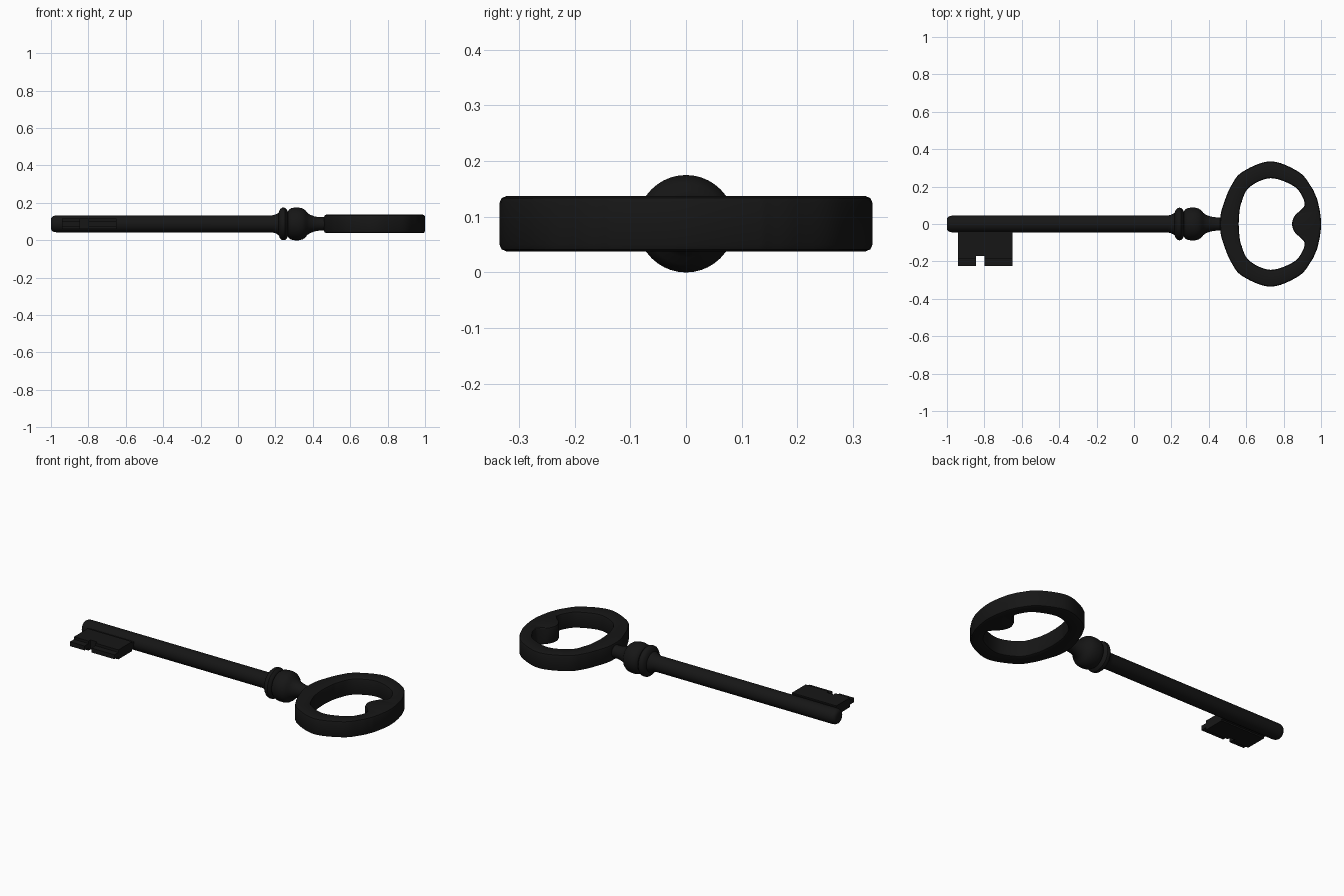
import bpy, bmesh, math
from mathutils import Vector

if "Cube" in bpy.data.objects:
    bpy.data.objects.remove(bpy.data.objects["Cube"])

ZC = 0.0875  # height of the key axis
iron = bpy.data.materials.new("black_iron")
iron.diffuse_color = (0.008, 0.008, 0.008, 1)
iron.use_nodes = True
iron.node_tree.nodes["Principled BSDF"].inputs["Base Color"].default_value = iron.diffuse_color


def finish(name, bm, angle=35):
    bmesh.ops.remove_doubles(bm, verts=bm.verts, dist=1e-5)
    bmesh.ops.recalc_face_normals(bm, faces=bm.faces)
    me = bpy.data.meshes.new(name)
    bm.to_mesh(me)
    bm.free()
    me.materials.append(iron)
    ob = bpy.data.objects.new(name, me)
    bpy.context.collection.objects.link(ob)
    bpy.ops.object.select_all(action='DESELECT')
    ob.select_set(True)
    bpy.context.view_layer.objects.active = ob
    bpy.ops.object.shade_smooth_by_angle(angle=math.radians(angle))
    return ob


def lathe(name, profile, sides=40):
    """Spin (x, radius) points about the key axis."""
    bm = bmesh.new()
    vs = [bm.verts.new((x, 0, ZC + r)) for x, r in profile]
    es = [bm.edges.new(p) for p in zip(vs, vs[1:])]
    bmesh.ops.spin(bm, geom=vs + es, cent=(0, 0, ZC), axis=(1, 0, 0),
                   angle=math.tau, steps=sides)
    return finish(name, bm)


def smooth_loop(half, steps=6):
    """Mirror a half outline across y = 0 and round it with a Catmull-Rom spline."""
    pts = [Vector(p) for p in half]
    pts += [Vector((p[0], -p[1])) for p in half[-2:0:-1]]
    n, out = len(pts), []
    for i in range(n):
        a, b, c, d = (pts[(i + k) % n] for k in (-1, 0, 1, 2))
        for s in range(steps):
            t = s / steps
            out.append(0.5 * (2 * b + (c - a) * t + (2 * a - 5 * b + 4 * c - d) * t * t
                              + (3 * b - a - 3 * c + d) * t ** 3))
    return out


# Shaft with rounded tip
lathe("shaft", [(-1, 0), (-1, 0.028), (-0.995, 0.037), (-0.985, 0.043), (-0.97, 0.045),
                (0.18, 0.045), (0.20, 0.05), (0.22, 0.061), (0.26, 0.061), (0.26, 0)])

# Ring, ball and neck
lathe("collar_ring", [(0.215, 0), (0.217, 0.06), (0.224, 0.077), (0.234, 0.086), (0.243, 0.0875),
                      (0.252, 0.086), (0.261, 0.077), (0.268, 0.063), (0.27, 0)])
lathe("collar_ball_and_neck", [(0.262, 0), (0.264, 0.062), (0.272, 0.076), (0.285, 0.084),
                               (0.302, 0.0875), (0.325, 0.0875), (0.345, 0.083), (0.36, 0.073),
                               (0.37, 0.06), (0.385, 0.049), (0.41, 0.040), (0.435, 0.036),
                               (0.465, 0.036), (0.51, 0.038), (0.51, 0)])

# Oval bow with a heart-like lobe on the inside
outer = smooth_loop([(1.0, 0), (0.995, 0.06), (0.981, 0.125), (0.971, 0.152), (0.945, 0.203),
                     (0.88, 0.279), (0.73, 0.335), (0.58, 0.279), (0.52, 0.205),
                     (0.487, 0.13), (0.465, 0.06), (0.46, 0)])
inner = smooth_loop([(0.845, 0), (0.86, 0.045), (0.893, 0.075), (0.911, 0.1), (0.903, 0.14),
                     (0.855, 0.202), (0.73, 0.245), (0.615, 0.195), (0.573, 0.11),
                     (0.564, 0.065), (0.561, 0.03), (0.56, 0)])
B, H = 0.012, 0.0495
section = [(0, -1), (0, 1), (0.3, 2), (1, 3), (-1, 3), (-0.3, 2), (-0.001, 1),
           (-0.001, -1), (-0.3, -2), (-1, -3), (1, -3), (0.3, -2)]
lift = {1: H - B, 2: H - 0.3 * B, 3: H}
bm = bmesh.new()
rows = []
for o, i in zip(outer, inner):
    d = (i - o).normalized()
    row = []
    for inset, lv in section:
        p = (o if inset >= 0 else i) + d * inset * B
        row.append(bm.verts.new((p.x, p.y, ZC + math.copysign(lift[abs(lv)], lv))))
    rows.append(row)
for r, q in zip(rows, rows[1:] + rows[:1]):
    for k in range(len(section)):
        m = (k + 1) % len(section)
        bm.faces.new((r[k], r[m], q[m], q[k]))
finish("bow", bm)


# Bit: notched plate, thick in the middle and thin at web and outer fin
def box(bm, x0, x1, y0, y1, h):
    vs = bmesh.ops.create_cube(bm, size=1)["verts"]
    for v in vs:
        v.co = (x0 if v.co.x < 0 else x1, y0 if v.co.y < 0 else y1,
                ZC + math.copysign(h, v.co.z))


THICK, THIN = 0.028, 0.013
for name, x0, x1, y0, y1, h in [
        ("bit_web", -0.94, -0.65, -0.065, -0.02, 0.02),
        ("bit_body", -0.94, -0.65, -0.17, -0.06, THICK),
        ("bit_tooth_tip", -0.94, -0.845, -0.188, -0.17, THICK),
        ("bit_tooth_inner", -0.80, -0.65, -0.188, -0.17, THICK),
        ("bit_fin_tip", -0.94, -0.845, -0.225, -0.188, THIN),
        ("bit_fin_inner", -0.80, -0.65, -0.225, -0.188, THIN)]:
    bm = bmesh.new()
    box(bm, x0, x1, y0, y1, h)
    finish(name, bm)
